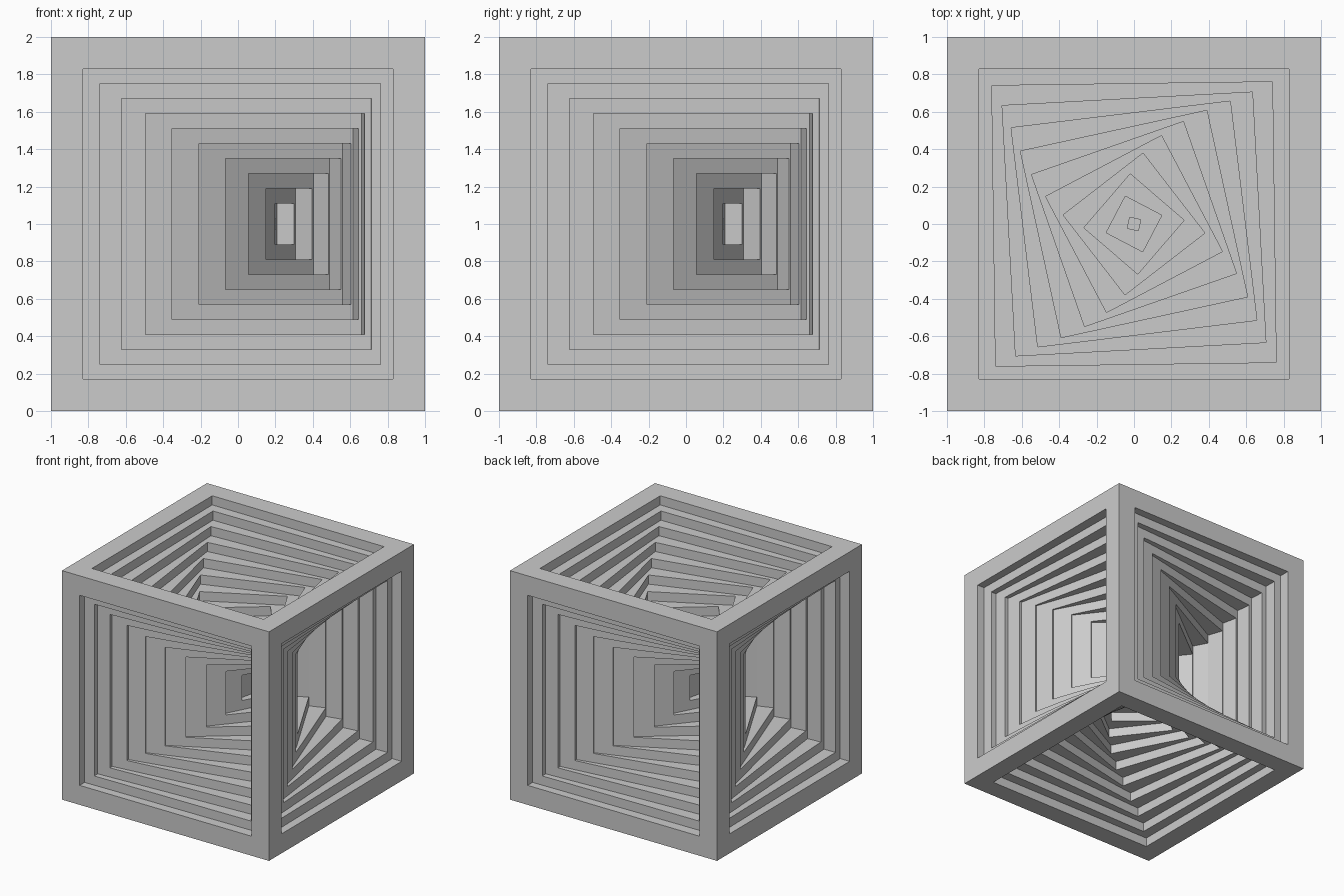
import bpy, bmesh
from math import radians
from mathutils import Matrix

default = bpy.data.objects.get("Cube")
if default:
    bpy.data.objects.remove(default, do_unlink=True)

FRAMES = 11      # nested open frames
STEP = 0.08      # each frame's half size shrinks by this
BEAM = 0.17      # constant beam width
TWIST = 0.77     # degrees, grows with the square of the level

grey = bpy.data.materials.new("plain grey")
grey.use_nodes = True
COLOUR = (0.6, 0.6, 0.6, 1)
grey.diffuse_color = COLOUR
grey.node_tree.nodes["Principled BSDF"].inputs["Base Color"].default_value = COLOUR


def twisted_cube(name, level, open_sides):
    """Cube for one level, turned about z; open sides leave twelve square beams."""
    half = 1 - STEP * level
    bm = bmesh.new()
    bmesh.ops.create_cube(bm, size=2 * half)
    if open_sides:
        panels = bm.faces[:]
        bmesh.ops.inset_individual(bm, faces=panels, thickness=BEAM,
                                   use_even_offset=True)
        # push each opening in by one beam width, then remove its floor
        bmesh.ops.inset_individual(bm, faces=panels, thickness=0, depth=-BEAM,
                                   use_even_offset=True)
        bmesh.ops.delete(bm, geom=panels, context='FACES')
        bmesh.ops.remove_doubles(bm, verts=bm.verts, dist=0.001)
    bm.transform(Matrix.Translation((0, 0, 1))
                 @ Matrix.Rotation(radians(TWIST * level ** 2), 4, 'Z'))
    bmesh.ops.recalc_face_normals(bm, faces=bm.faces)
    mesh = bpy.data.meshes.new(name)
    bm.to_mesh(mesh)
    bm.free()
    mesh.materials.append(grey)
    obj = bpy.data.objects.new(name, mesh)
    bpy.context.collection.objects.link(obj)


# nested frames, from the outer one inward
for level in range(FRAMES):
    twisted_cube(f"frame_{level}", level, True)

# solid centre
twisted_cube("core", FRAMES, False)
